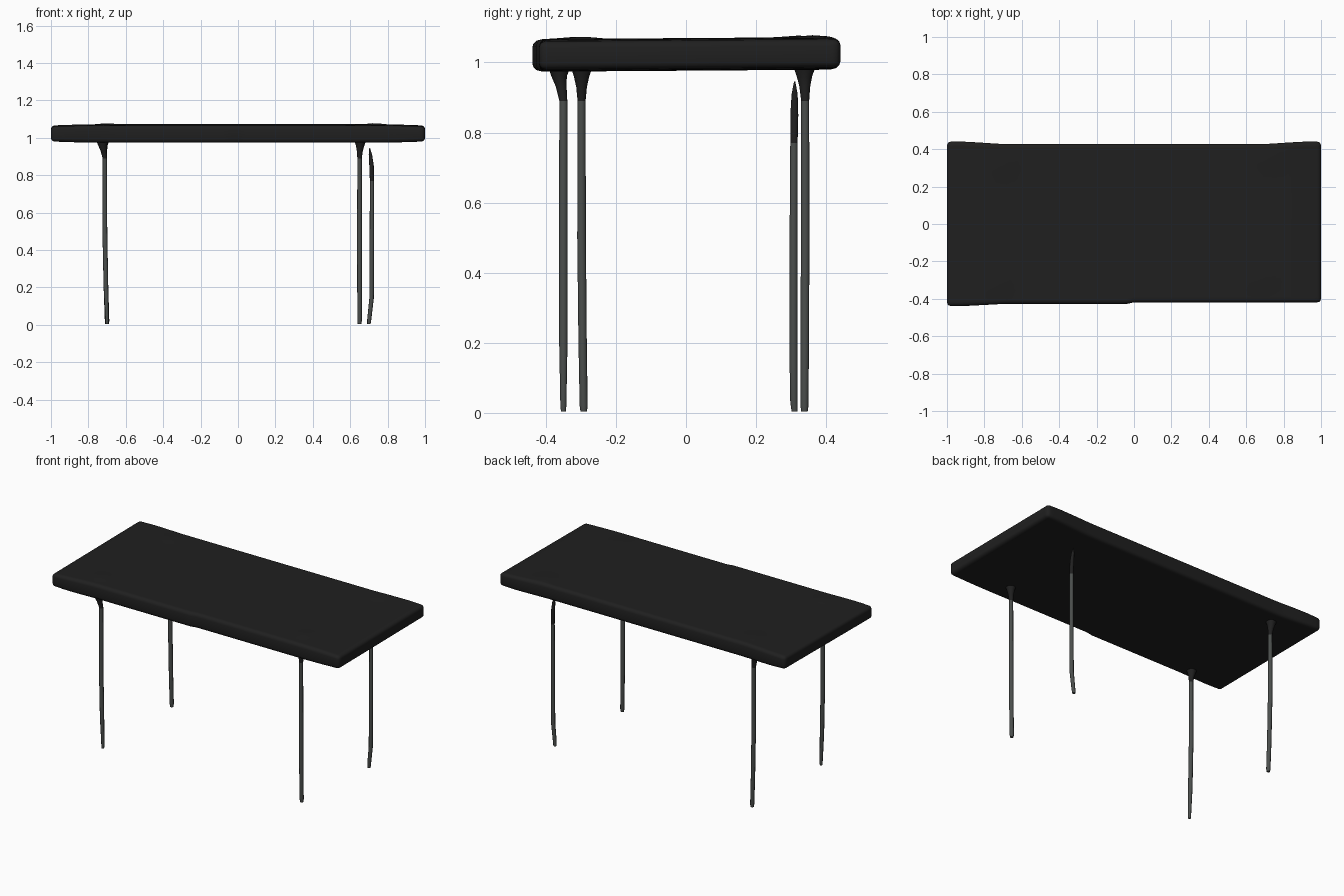
import bpy
import bmesh
from math import cos, sin, pi, exp
from mathutils import Vector

cube = bpy.data.objects.get("Cube")
if cube:
    bpy.data.objects.remove(cube, do_unlink=True)


def material(name, color):
    m = bpy.data.materials.new(name)
    m.use_nodes = True
    m.diffuse_color = (*color, 1)
    m.node_tree.nodes["Principled BSDF"].inputs["Base Color"].default_value = (*color, 1)
    return m


BLACK = material("matte black", (0.014, 0.014, 0.014))
GREY = material("dark grey metal", (0.07, 0.077, 0.073))


def finish(bm, name, materials, angle):
    bmesh.ops.recalc_face_normals(bm, faces=bm.faces)
    mesh = bpy.data.meshes.new(name)
    bm.to_mesh(mesh)
    bm.free()
    for m in materials:
        mesh.materials.append(m)
    obj = bpy.data.objects.new(name, mesh)
    bpy.context.collection.objects.link(obj)
    bpy.ops.object.select_all(action='DESELECT')
    obj.select_set(True)
    bpy.context.view_layer.objects.active = obj
    bpy.ops.object.shade_smooth_by_angle(angle=angle)
    return obj


# Tabletop: rounded slab, cut into a grid so it can be gently warped
bm = bmesh.new()
bmesh.ops.create_cube(bm, size=1)
bmesh.ops.scale(bm, vec=(2, 0.855, 0.093), verts=bm.verts)
bmesh.ops.bevel(bm, geom=list(bm.edges), offset=0.02, segments=3,
                profile=0.5, affect='EDGES')
for axis, half, step in ((Vector((1, 0, 0)), 0.96, 0.04),
                         (Vector((0, 1, 0)), 0.4, 0.04)):
    for i in range(int(2 * half / step) + 1):
        bmesh.ops.bisect_plane(bm, geom=bm.verts[:] + bm.edges[:] + bm.faces[:],
                               plane_co=axis * (i * step - half), plane_no=axis)

# Slight lumps in the surface above the legs
LUMPS = ((-0.73, -0.32), (-0.7, 0.32), (0.67, -0.3), (0.73, 0.36))
for v in bm.verts:
    x, y, z = v.co
    end = max(0, (abs(x) - 0.7) / 0.3)
    v.co.z = 1.023 + z * (1 - 0.15 * end * end) + 0.007 * y
    if z > 0.03:
        v.co.z += sum(0.006 * exp(-((x - a) ** 2 + (y - b) ** 2) / 0.002)
                      for a, b in LUMPS)
    # Long edges flare out a little towards the ends
    flare = min(1, end * 1.5)
    if y > 0:
        v.co.y += y * 0.03 * flare
    else:
        v.co.y += y * (0.025 * flare if x < 0 else -0.02)
finish(bm, "tabletop", [BLACK], 0.7)


# Legs: slim tubes through (x, y, z, radius) rings, black near the top
def leg(name, rings, black_above, sides=10):
    bm = bmesh.new()
    loops = []
    for x, y, z, r in rings:
        loops.append([bm.verts.new((x + r * cos(2 * pi * i / sides),
                                    y + r * sin(2 * pi * i / sides), z))
                      for i in range(sides)])
    for low, high in zip(loops, loops[1:]):
        for i in range(sides):
            j = (i + 1) % sides
            bm.faces.new((low[i], low[j], high[j], high[i]))
    bm.faces.new(loops[0])
    bm.faces.new(loops[-1])
    for f in bm.faces:
        f.material_index = int(f.calc_center_median().z > black_above)
    finish(bm, name, [GREY, BLACK], 0.9)


def flared_leg(name, foot, mid, top, foot_radius=0.012):
    (fx, fy), (mx, my), (tx, ty) = foot, mid, top
    leg(name, [(fx, fy, 0.004, foot_radius * 0.8),
               (fx, fy, 0.02, foot_radius),
               ((fx + mx) / 2, (fy + my) / 2, 0.2, 0.0125),
               (mx, my, 0.5, 0.013),
               (mx, my, 0.89, 0.012),
               ((mx + tx) / 2, (my + ty) / 2, 0.93, 0.016),
               (tx, ty, 0.96, 0.023),
               (tx, ty, 0.99, 0.034)], 0.885)


flared_leg("front_right_leg", (-0.70, -0.35), (-0.712, -0.35), (-0.725, -0.362), 0.009)
flared_leg("front_left_leg", (0.65, -0.292), (0.65, -0.298), (0.653, -0.298))
flared_leg("back_right_leg", (-0.70, 0.338), (-0.712, 0.34), (-0.72, 0.338))

# The back left leg bends at the foot and ends in a loose point
leg("back_left_leg", [(0.70, 0.31, 0.004, 0.009),
                      (0.702, 0.308, 0.03, 0.011),
                      (0.714, 0.307, 0.14, 0.012),
                      (0.716, 0.307, 0.5, 0.012),
                      (0.716, 0.308, 0.77, 0.011),
                      (0.714, 0.309, 0.85, 0.012),
                      (0.708, 0.31, 0.91, 0.009),
                      (0.704, 0.31, 0.945, 0.002)], 0.78)
